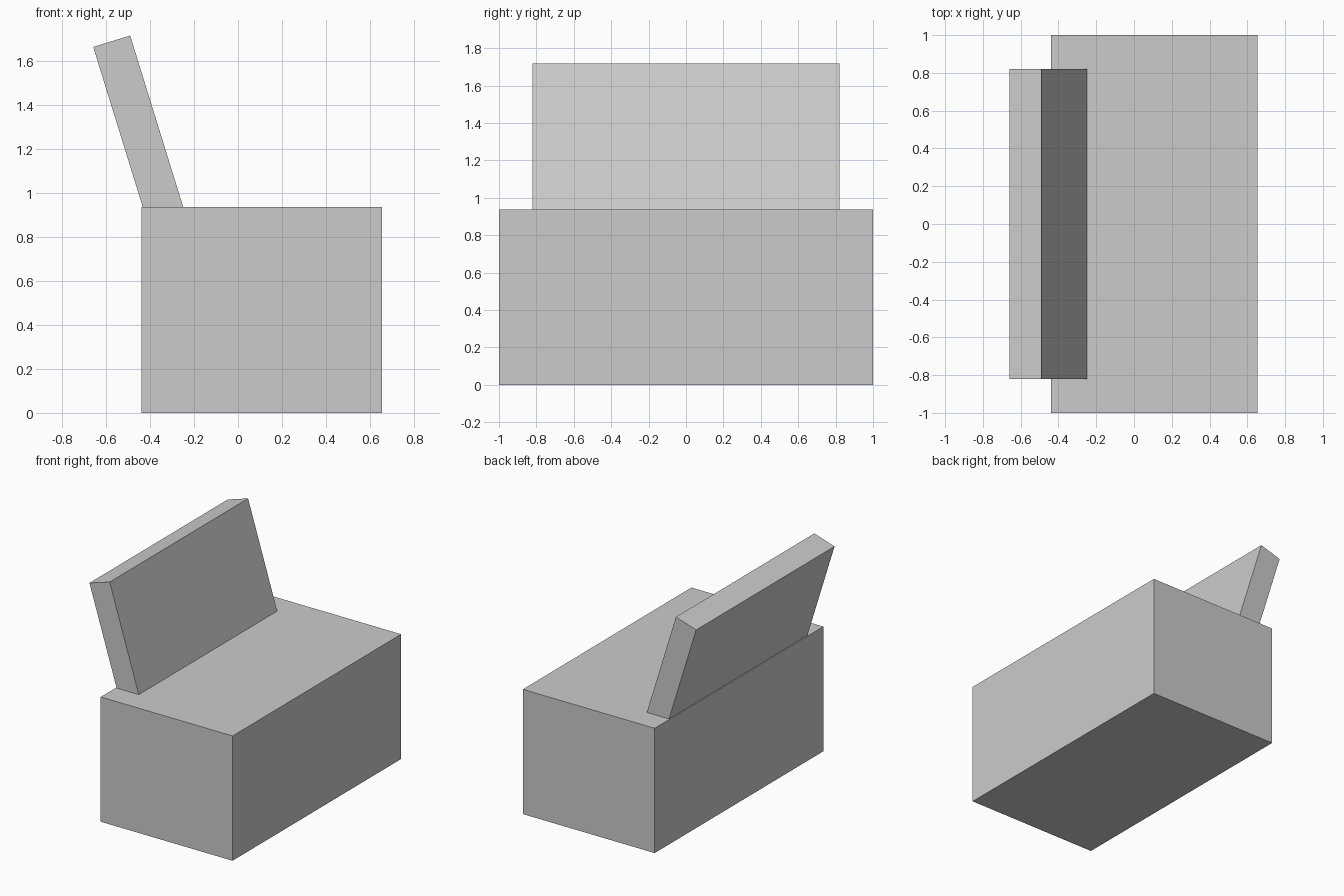
import bpy
from math import radians
from mathutils import Matrix, Vector

if "Cube" in bpy.data.objects:
    bpy.data.objects.remove(bpy.data.objects["Cube"])


def box(name, size, center, tilt=0.0):
    bpy.ops.mesh.primitive_cube_add(size=1)
    ob = bpy.context.object
    ob.name = name
    ob.data.transform(Matrix.Translation(center)
                      @ Matrix.Rotation(radians(tilt), 4, 'Y')
                      @ Matrix.Diagonal((*size, 1)))
    return ob


# Solid seat block
SEAT_TOP = 0.937
box("seat", (1.095, 2.0, SEAT_TOP), (0.1075, 0, SEAT_TOP / 2))

# Backrest slab leaning back, its foot sunk slightly into the seat
TILT, THICK, LENGTH = -17.2, 0.176, 0.86
rot = Matrix.Rotation(radians(TILT), 3, 'Y')
top_front = Vector((-0.491, 0, 1.718))
center = top_front - rot @ Vector((THICK / 2, 0, LENGTH / 2))
box("backrest", (THICK, 1.642, LENGTH), center, TILT)
